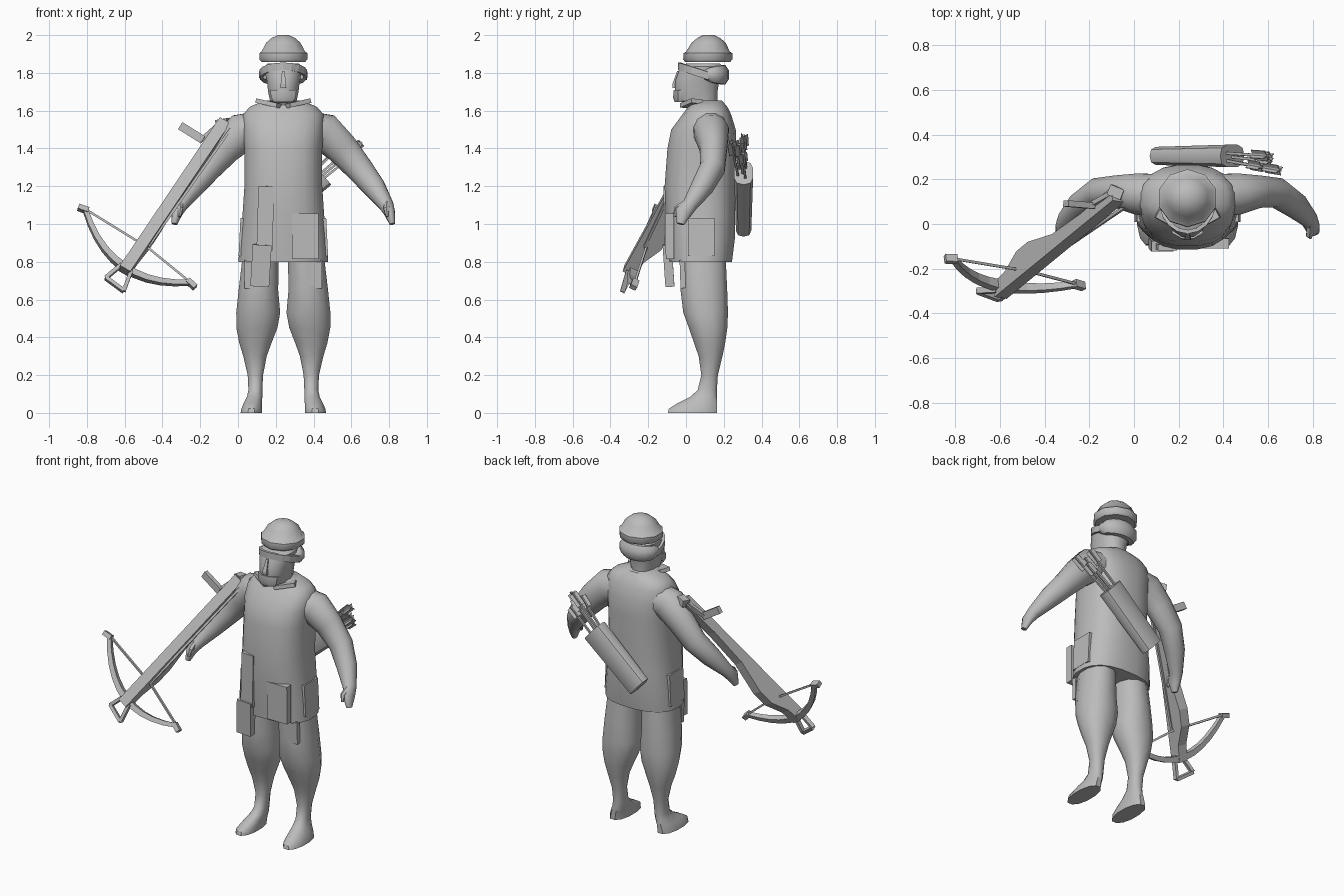
import bpy, bmesh, math
from mathutils import Vector as V

cube = bpy.data.objects.get("Cube")
if cube:
    bpy.data.objects.remove(cube, do_unlink=True)

grey = bpy.data.materials.new("plain grey")
grey.use_nodes = True
grey.diffuse_color = (0.5, 0.5, 0.5, 1)
grey.node_tree.nodes["Principled BSDF"].inputs["Base Color"].default_value = (0.5, 0.5, 0.5, 1)

MID = 0.24  # centre line of the figure
X, Y, Z = V((1, 0, 0)), V((0, 1, 0)), V((0, 0, 1))


def finish(name, bm, smooth=True, angle=42):
    bmesh.ops.recalc_face_normals(bm, faces=bm.faces)
    mesh = bpy.data.meshes.new(name)
    bm.to_mesh(mesh)
    bm.free()
    mesh.materials.append(grey)
    ob = bpy.data.objects.new(name, mesh)
    bpy.context.scene.collection.objects.link(ob)
    if smooth:
        bpy.ops.object.select_all(action="DESELECT")
        ob.select_set(True)
        bpy.context.view_layer.objects.active = ob
        bpy.ops.object.shade_smooth_by_angle(angle=math.radians(angle))
    return ob


def loft(name, rings, n=12, power=1.0, smooth=True, mirror=False, closed=False):
    """Skin rings of (centre, half axis, half axis)."""
    bm = bmesh.new()
    loops = []
    for c, u, v in rings:
        loop = []
        for i in range(n):
            a = 2 * math.pi * (i + 0.5) / n
            cs, sn = math.cos(a), math.sin(a)
            p = c + u * math.copysign(abs(cs) ** power, cs) + v * math.copysign(abs(sn) ** power, sn)
            if mirror:
                p.x = 2 * MID - p.x
            loop.append(bm.verts.new(p))
        loops.append(loop)
    for a, b in zip(loops, loops[1:]):
        for i in range(n):
            j = (i + 1) % n
            bm.faces.new((a[i], a[j], b[j], b[i]))
    bm.faces.new(loops[0])
    bm.faces.new(loops[-1])
    return finish(name, bm, smooth)


def stack(name, rows, x=None, **kw):
    """Horizontal sections: height, front y, back y, half width, optional x."""
    rings = []
    for z, y0, y1, w, *cx in rows:
        rings.append((V((cx[0] if cx else MID, (y0 + y1) / 2, z)), X * w, Y * (y1 - y0) / 2))
    return loft(name, rings, **kw)


def tube(name, path, radii, side=Y, **kw):
    """Sweep along a path; radii are pairs (along side, across)."""
    pts = [V(p) for p in path]
    if not isinstance(radii, list):
        radii = [radii] * len(pts)
    rings = []
    for i, p in enumerate(pts):
        t = (pts[min(i + 1, len(pts) - 1)] - pts[max(i - 1, 0)]).normalized()
        s = (side - t * side.dot(t)).normalized()
        rings.append((p, s * radii[i][0], t.cross(s) * radii[i][1]))
    return loft(name, rings, **kw)


def bar(name, a, b, w, h, side=Y):
    """Square bar from a to b."""
    k = math.sqrt(2)
    return tube(name, [a, b], (w * k, h * k), side, n=4, smooth=False)


def prism(name, outline, place, half):
    """Extrude a flat outline to both sides; place(s, h, d) gives points."""
    bm = bmesh.new()
    a, b = [[bm.verts.new(place(s, h, d)) for s, h in outline] for d in (-half, half)]
    bm.faces.new(a)
    bm.faces.new(b)
    for i in range(len(a)):
        j = (i + 1) % len(a)
        bm.faces.new((a[i], a[j], b[j], b[i]))
    return finish(name, bm, False)


# tunic
stack("tunic", [(0.8, -0.09, 0.245, 0.24), (0.92, -0.1, 0.26, 0.232), (1.05, -0.11, 0.262, 0.218),
                (1.2, -0.115, 0.262, 0.208), (1.4, -0.1, 0.268, 0.208), (1.5, -0.08, 0.265, 0.215),
                (1.58, -0.02, 0.24, 0.215), (1.62, 0.01, 0.22, 0.18), (1.655, 0.03, 0.19, 0.1)],
      n=20, power=0.8)

# head, helmet and headgear
stack("head", [(1.58, 0.03, 0.18, 0.085), (1.64, 0.01, 0.18, 0.072), (1.65, -0.05, 0.17, 0.072),
               (1.7, -0.062, 0.17, 0.083), (1.76, -0.06, 0.18, 0.09), (1.8, -0.045, 0.19, 0.1),
               (1.835, -0.035, 0.2, 0.1), (1.85, 0.0, 0.18, 0.085)], n=12, power=0.85)
stack("nose", [(1.72, -0.078, -0.04, 0.022), (1.74, -0.078, -0.04, 0.02), (1.81, -0.05, -0.03, 0.01)],
      n=4, smooth=False)
stack("beard", [(1.645, -0.062, 0.0, 0.055), (1.67, -0.072, 0.02, 0.07), (1.71, -0.068, 0.02, 0.075)], n=8)
stack("helmet", [(1.858, -0.005, 0.235, 0.122), (1.872, -0.015, 0.245, 0.134), (1.905, -0.012, 0.245, 0.134),
                 (1.912, 0.0, 0.232, 0.122), (1.96, 0.03, 0.21, 0.095), (1.985, 0.06, 0.18, 0.065),
                 (2.0, 0.09, 0.15, 0.03)], n=10)
arc = [math.radians(a) for a in range(-25, 206, 23)]
tube("hair_roll", [(MID + 0.095 * math.cos(a), 0.13 + 0.065 * math.sin(a), 1.79) for a in arc],
     [(0.025 + 0.03 * abs(math.sin(i * math.pi / 10)) ** 0.5, 0.036) for i in range(11)], Z, n=8)
brow = [math.radians(a) for a in range(-190, 11, 20)]
tube("brow_band", [(MID + 0.118 * math.cos(a), 0.1 + 0.135 * math.sin(a), 1.79 - 0.045 * math.sin(a))
                   for a in brow], (0.028, 0.012), Z, n=4, smooth=False)

# collar flaps
for s in (-1, 1):
    bar("collar_flap", (MID + s * 0.02, -0.0, 1.625), (MID + s * 0.13, 0.06, 1.65), 0.035, 0.012)

# limbs, both sides
for m, label in ((False, "left"), (True, "right")):
    def fx(x):
        return 2 * MID - x if m else x
    tube(label + "_arm", [(0.37, 0.125, 1.5), (0.46, 0.135, 1.485), (0.55, 0.145, 1.4), (0.64, 0.14, 1.295),
                          (0.72, 0.085, 1.195), (0.785, 0.02, 1.1), (0.802, -0.015, 1.06), (0.817, -0.03, 1.0)],
         [(0.1, 0.1), (0.095, 0.105), (0.075, 0.09), (0.068, 0.075), (0.06, 0.062), (0.04, 0.04),
          (0.045, 0.03), (0.02, 0.015)], n=12, mirror=m)
    tube(label + "_thumb", [(0.79, 0.0, 1.11), (0.785, -0.05, 1.08), (0.79, -0.06, 1.04)],
         [(0.02, 0.018), (0.016, 0.016), (0.008, 0.008)], X, n=6, mirror=m)
    stack(label + "_leg", [(0.9, -0.035, 0.21, 0.09, 0.355), (0.8, -0.035, 0.215, 0.1, 0.362),
                           (0.65, -0.033, 0.222, 0.108, 0.372), (0.53, -0.018, 0.226, 0.12, 0.373),
                           (0.45, 0.012, 0.222, 0.112, 0.38), (0.37, 0.04, 0.21, 0.088, 0.388),
                           (0.3, 0.065, 0.195, 0.064, 0.39), (0.2, 0.08, 0.17, 0.042, 0.388),
                           (0.12, 0.06, 0.165, 0.038, 0.388), (0.085, 0.02, 0.167, 0.042, 0.392),
                           (0.05, -0.05, 0.168, 0.05, 0.402), (0.022, -0.095, 0.168, 0.056, 0.408),
                           (0.0, -0.1, 0.168, 0.058, 0.41)], n=12, power=0.9, mirror=m)
    # trouser pocket and hip pouch
    bar(label + "_trouser_pocket", (fx(0.4), -0.015, 0.66), (fx(0.4), -0.02, 0.81), 0.014, 0.045)
    bar(label + "_hip_pouch", (fx(0.455), 0.08, 0.83), (fx(0.445), 0.08, 1.03), 0.07, 0.022)

# belt pouch and hanging sheath on the front
bar("front_pouch", (0.355, -0.085, 0.815), (0.355, -0.087, 1.055), 0.022, 0.07)
bar("sheath_top", (0.15, -0.105, 1.2), (0.14, -0.1, 0.86), 0.014, 0.042)
bar("sheath_tip", (0.128, -0.1, 0.89), (0.115, -0.085, 0.67), 0.024, 0.05)

# quiver slung across the back
low, high = V((0.12, 0.305, 0.99)), V((0.44, 0.305, 1.27))
along = (high - low).normalized()
across = along.cross(Y)
loft("quiver", [(low, Y * 0.042, across * 0.076), (high, Y * 0.052, across * 0.082)], n=10, power=0.7)
for i, (dy, dw, reach) in enumerate([(0.025, 0.035, 0.25), (-0.025, 0.03, 0.21),
                                     (0.02, -0.03, 0.2), (-0.04, -0.015, 0.27), (0.0, 0.0, 0.23)]):
    a = high + Y * dy * 0.6 + across * dw - along * 0.05
    b = high + Y * (dy - 0.025) + across * dw * 1.3 + along * reach
    bar("arrow_shaft_%d" % i, a, b, 0.006, 0.006)
    for w, h in ((0.026, 0.002), (0.002, 0.026)):
        bar("arrow_fletching_%d" % i, b.lerp(a, 0.3), b.lerp(a, 0.02), w, h, Y + across * 0.6)

# crossbow frame: axis runs nose to butt, limb across, under points below the stock
nose, butt = V((-0.59, -0.3, 0.77)), V((-0.07, 0.13, 1.54))
axis = (butt - nose).normalized()
tip_a, tip_b = V((-0.81, -0.155, 1.08)), V((-0.25, -0.27, 0.69))
limb = (tip_b - tip_a).normalized()
limb = (limb - axis * limb.dot(axis)).normalized()
under = axis.cross(limb)
prism("crossbow_stock", [(-0.02, -0.025), (1.02, -0.03), (1.02, 0.035), (0.75, 0.03), (0.5, 0.045),
                         (0.3, 0.1), (0.2, 0.1), (0.08, 0.05), (-0.02, 0.045)],
      lambda s, h, d: nose + axis * s + under * h + limb * d, 0.032)

# bow limbs with curled tips
mid = (tip_a + tip_b) / 2
span = [i / 5 for i in range(-5, 6)]
tube("bow", [mid + (tip_b - tip_a) * t / 2 - axis * 0.15 * (1 - t * t) for t in span],
     [(0.032 - 0.014 * abs(t), 0.026 - 0.008 * abs(t)) for t in span], under, n=4, smooth=False)
for s, tip in ((-1, tip_a), (1, tip_b)):
    bar("bow_tip", tip - limb * s * 0.02, tip + limb * s * 0.035 - axis * 0.012, 0.018, 0.014, under)

# string, draw cord and foot stirrup
catch = mid + axis * 0.02 + limb * 0.05
bar("string_a", tip_a, catch, 0.006, 0.006)
bar("string_b", catch, tip_b, 0.006, 0.006)
bar("draw_cord", catch - under * 0.01, V((-0.02, 0.09, 1.53)), 0.007, 0.007)
loop = [nose - limb * 0.03, V((-0.7, -0.3, 0.715)), V((-0.605, -0.335, 0.645)), nose + limb * 0.03]
for a, b in zip(loop, loop[1:]):
    bar("stirrup_bar", a, b, 0.013, 0.01, under)

# winding crank at the butt
bar("crank_handle", (-0.305, 0.092, 1.52), (-0.185, 0.082, 1.445), 0.014, 0.022)
bar("crank_arm", (-0.195, 0.085, 1.445), (-0.09, 0.145, 1.54), 0.01, 0.012)
bar("crank_axle", (-0.11, 0.155, 1.53), (-0.05, 0.13, 1.54), 0.024, 0.022)
